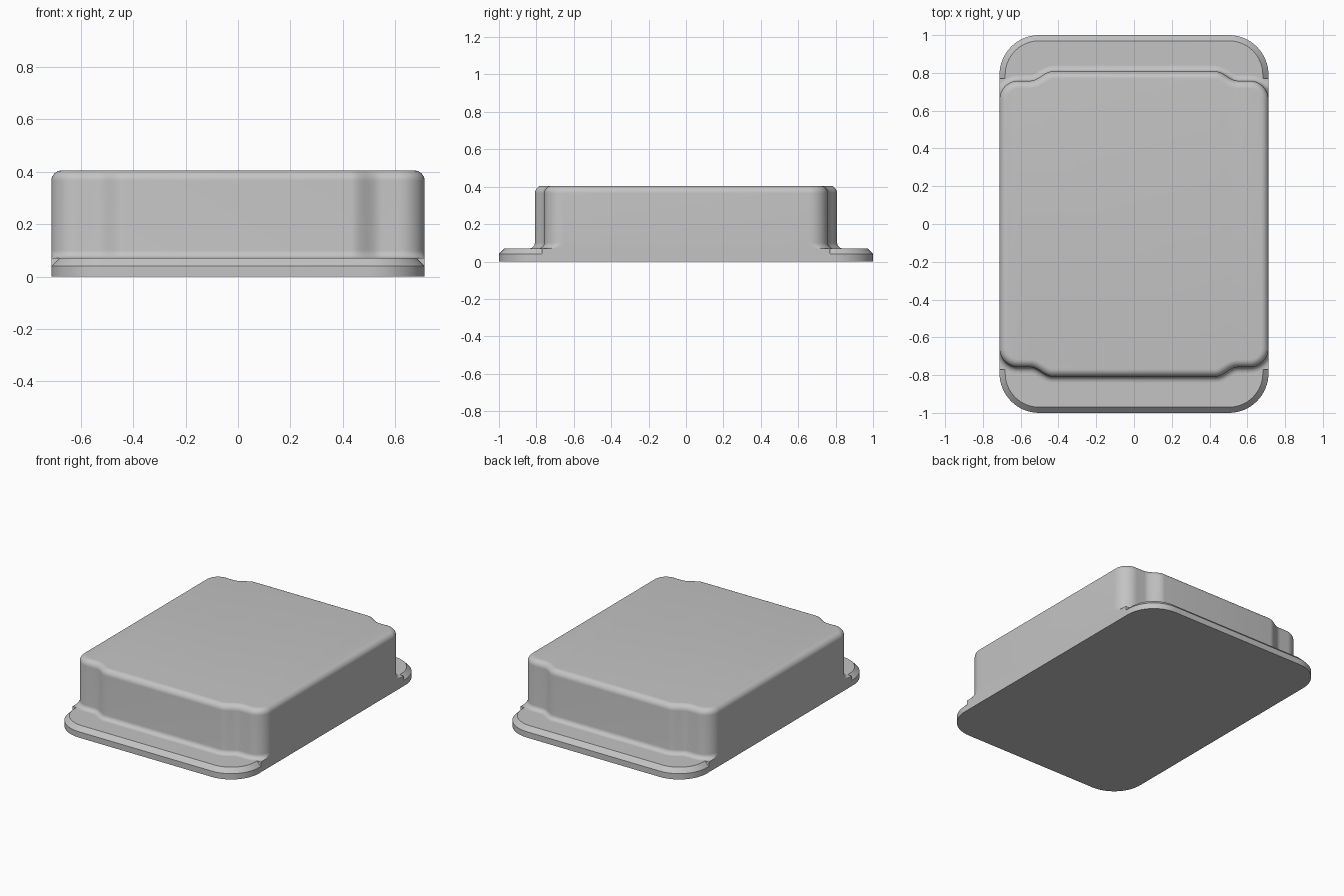
import bpy, bmesh, math
from mathutils import Vector

if "Cube" in bpy.data.objects:
    bpy.data.objects.remove(bpy.data.objects["Cube"], do_unlink=True)

HALF_X, PLATE_TOP, TOP = 0.712, 0.07, 0.405

grey = bpy.data.materials.new("plain_grey")
grey.use_nodes = True
grey.diffuse_color = (0.55, 0.55, 0.55, 1)
grey.node_tree.nodes["Principled BSDF"].inputs["Base Color"].default_value = (0.55, 0.55, 0.55, 1)


def arc(cx, cy, r, steps):
    """Quarter circle from the +x side to the +y side."""
    angles = [math.pi / 2 * i / steps for i in range(steps + 1)]
    return [(cx + r * math.cos(a), cy + r * math.sin(a)) for a in angles]


def mirror_quarter(q):
    """Counter-clockwise closed outline from its +x +y quarter."""
    half = q + [(-x, y) for x, y in reversed(q)]
    return [Vector(p) for p in half + [(-x, -y) for x, y in half]]


def offset(points, d):
    """Move an outline outward by d along its mitred normals."""
    out = []
    for i, p in enumerate(points):
        a = (p - points[i - 1]).normalized()
        b = (points[(i + 1) % len(points)] - p).normalized()
        n = Vector((a.y + b.y, -a.x - b.x)).normalized()
        out.append(p + n * d / max(n.dot(Vector((a.y, -a.x))), 0.5))
    return out


def loft(name, rings, bottom, angle):
    """Join (outline, height) rings into a capped, smooth-shaded mesh."""
    bm = bmesh.new()
    loops = [[bm.verts.new((p.x, p.y, z)) for p in pts] for pts, z in rings]
    for lo, hi in zip(loops, loops[1:]):
        for i in range(len(lo)):
            j = (i + 1) % len(lo)
            bm.faces.new((lo[i], lo[j], hi[j], hi[i]))
    bm.faces.new(loops[-1])
    if bottom:
        bm.faces.new(reversed(loops[0]))
    bmesh.ops.dissolve_degenerate(bm, dist=1e-5, edges=bm.edges[:])
    mesh = bpy.data.meshes.new(name)
    bm.to_mesh(mesh)
    bm.free()
    mesh.materials.append(grey)
    obj = bpy.data.objects.new(name, mesh)
    bpy.context.collection.objects.link(obj)
    bpy.ops.object.select_all(action="DESELECT")
    obj.select_set(True)
    bpy.context.view_layer.objects.active = obj
    bpy.ops.object.shade_smooth_by_angle(angle=math.radians(angle))
    return obj


# Base plate: chamfered rim at both ends, full width along the sides
step = 0.77
plate = mirror_quarter([(HALF_X, step - 0.001), (HALF_X, step + 0.001)]
                       + arc(HALF_X - 0.21, 0.79, 0.21, 16))
inset = offset(plate, -0.03)
rim = [q if abs(p.y) > step else p for p, q in zip(plate, inset)]
loft("base_plate", [(plate, 0), (plate, 0.04), (rim, PLATE_TOP)], True, 25)

# Raised body: rounded corners stepping out to a wider centre at each end
shoulder = []
for i in range(13):
    t = i / 12
    shoulder.append((0.55 - 0.12 * t, 0.758 + 0.025 * (1 - math.cos(math.pi * t))))
body = mirror_quarter(arc(HALF_X - 0.1, 0.658, 0.1, 12) + shoulder)

rings = []
# Flared foot, kept flush with the plate sides
for i in range(7):
    a = math.pi / 2 * i / 6
    flare = offset(body, 0.03 * (1 - math.sin(a)))
    flare = [Vector((max(-HALF_X, min(HALF_X, p.x)), p.y)) for p in flare]
    rings.append((flare, PLATE_TOP + 0.03 * (1 - math.cos(a))))
# Rounded top edge
for i in range(9):
    a = math.pi / 2 * i / 8
    rings.append((offset(body, -0.04 * (1 - math.cos(a))), TOP - 0.04 * (1 - math.sin(a))))
loft("raised_body", rings, False, 35)
